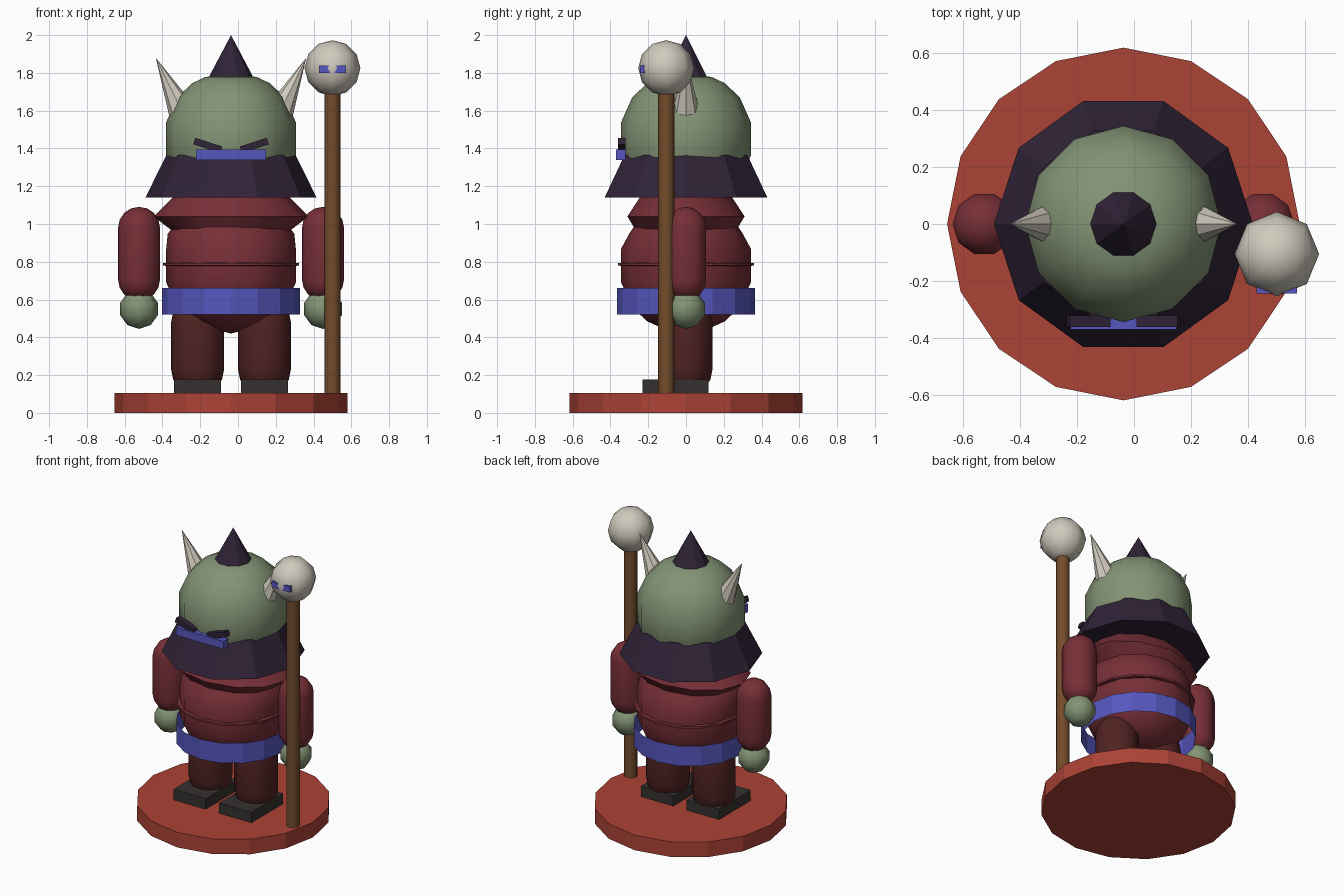
import bpy, bmesh
from math import sin, cos, pi, radians
from mathutils import Matrix, Vector

if "Cube" in bpy.data.objects:
    bpy.data.objects.remove(bpy.data.objects["Cube"], do_unlink=True)

CX = -0.037  # body centre line


def material(name, rgb):
    """Flat colour from 0-255 sRGB."""
    lin = [((c / 255 + 0.055) / 1.055) ** 2.4 for c in rgb]
    m = bpy.data.materials.new(name)
    m.use_nodes = True
    m.diffuse_color = (*lin, 1)
    bsdf = next(n for n in m.node_tree.nodes if n.type == 'BSDF_PRINCIPLED')
    bsdf.inputs["Base Color"].default_value = (*lin, 1)
    bsdf.inputs["Roughness"].default_value = 0.9
    return m


GREEN = material("skin green", (131, 148, 117))
RED = material("tunic red", (119, 47, 55))
BROWN = material("trouser brown", (80, 34, 34))
BLUE = material("trim blue", (86, 86, 190))
DARK = material("dark purple", (48, 35, 55))
BONE = material("bone", (208, 202, 189))
WOOD = material("wood", (116, 76, 44))
BLACK = material("shoe grey", (54, 48, 48))
BASE = material("base red", (172, 67, 54))


def finish(bm, name, mat, loc, smooth=0, rot=None):
    bmesh.ops.recalc_face_normals(bm, faces=bm.faces)
    me = bpy.data.meshes.new(name)
    bm.to_mesh(me)
    bm.free()
    ob = bpy.data.objects.new(name, me)
    bpy.context.collection.objects.link(ob)
    me.materials.append(mat)
    if smooth:
        me.polygons.foreach_set("use_smooth", [True] * len(me.polygons))
        me.set_sharp_from_angle(angle=radians(smooth))
    ob.matrix_world = Matrix.Translation(loc) @ (rot or Matrix())
    return ob


def lathe(name, mat, profile, sides, loc=(CX, 0, 0), smooth=0, caps=True, rot=None):
    """Spin (radius, z) or (x radius, z, y radius) points around z."""
    bm = bmesh.new()
    rings = []
    for p in profile:
        rx, z, ry = p[0], p[1], p[-1] if len(p) == 3 else p[0]
        if rx == 0:
            rings.append([bm.verts.new((0, 0, z))] * sides)
        else:
            rings.append([bm.verts.new((rx * cos(2 * pi * i / sides),
                                        ry * sin(2 * pi * i / sides), z))
                          for i in range(sides)])
    for a, b in zip(rings, rings[1:]):
        for i in range(sides):
            j = (i + 1) % sides
            bm.faces.new(list(dict.fromkeys((a[i], a[j], b[j], b[i]))))
    if caps:
        for ring, p in ((rings[0], profile[0]), (rings[-1], profile[-1])):
            if p[0]:
                bm.faces.new(ring)
    return finish(bm, name, mat, loc, smooth, rot)


def box(name, mat, loc, size, rot=None):
    bm = bmesh.new()
    bmesh.ops.create_cube(bm, size=1, matrix=Matrix.Diagonal((*size, 1)))
    return finish(bm, name, mat, loc, 0, rot)


def ball(r, z, n):
    """Half circle profile with n bands."""
    return [(r * sin(pi * i / n) if 0 < i < n else 0, z - r * cos(pi * i / n))
            for i in range(n + 1)]


def capsule(r, z0, z1, n=4):
    """Rounded rod profile; z0 and z1 are the cap centres."""
    low, high = ball(r, z0, 2 * n), ball(r, z1, 2 * n)
    return low[:n + 1] + high[n:]


# Base
lathe("base", BASE, [(0.617, 0), (0.617, 0.105)], 16)

# Torso, seam, shoulders and belt
lathe("torso", RED, [(0, 0.42), (0.14, 0.455), (0.206, 0.485), (0.285, 0.56),
                     (0.343, 0.69), (0.343, 0.87), (0.335, 0.95, 0.3),
                     (0.2, 1.1), (0, 1.14)], 12, smooth=40)
lathe("tunic_seam", RED, [(0.34, 0.778), (0.36, 0.78), (0.36, 0.793), (0.34, 0.795)], 16)
lathe("shoulders", RED, [(0.28, 0.94, 0.25), (0.41, 1.04, 0.31), (0.31, 1.14, 0.245)], 12,
      smooth=35)
lathe("belt", BLUE, [(0.365, 0.52), (0.365, 0.66)], 16, caps=False)

# Head, collar and hat spike
lathe("head", GREEN, [(0, 1.12), (0.285, 1.23), (0.343, 1.36), (0.343, 1.54), (0.285, 1.67),
                      (0.206, 1.745), (0.14, 1.777), (0, 1.80)], 12, smooth=45)
lathe("collar", DARK, [(0.453, 1.14), (0.342, 1.365)], 10)
lathe("hat_spike", DARK, [(0.124, 1.765), (0, 2.0)], 10)

# Face band
box("eye_band", BLUE, (CX, -0.345, 1.367), (0.37, 0.05, 0.055))

# Paired parts
for side, label in ((-1, "right"), (1, "left")):
    def at(x, y=0, z=0):
        return (CX + side * x, y, z)

    box(label + "_brow", DARK, at(0.123, -0.34, 1.416), (0.15, 0.04, 0.036),
        Matrix.Rotation(radians(-18 * side), 4, 'Y'))
    tilt = Matrix.Rotation(radians(26 * side), 4, 'Y')
    lathe(label + "_horn", BONE, [(0.078, 0), (0, 0.338)], 8, at(0.25, 0, 1.576), rot=tilt)
    lathe(label + "_arm", RED, capsule(0.111, 0.705, 0.98), 10, at(0.487), 40)
    lathe(label + "_hand", GREEN, ball(0.105, 0.55, 5), 8, at(0.487), 50)
    lathe(label + "_leg", BROWN, capsule(0.14, 0.23, 0.48), 12, at(0.177), 40)
    box(label + "_shoe", BLACK, at(0.177, -0.055, 0.14), (0.25, 0.35, 0.075))

# Staff with skull
STAFF = (0.5, -0.105, 0)
lathe("staff", WOOD, [(0.043, 0.1), (0.043, 1.75)], 8, STAFF, 50)
lathe("staff_skull", BONE, ball(0.148, 1.825, 6), 8, STAFF, 50)
box("skull_eyes", BLUE, (0.5, -0.225, 1.82), (0.142, 0.035, 0.04))
